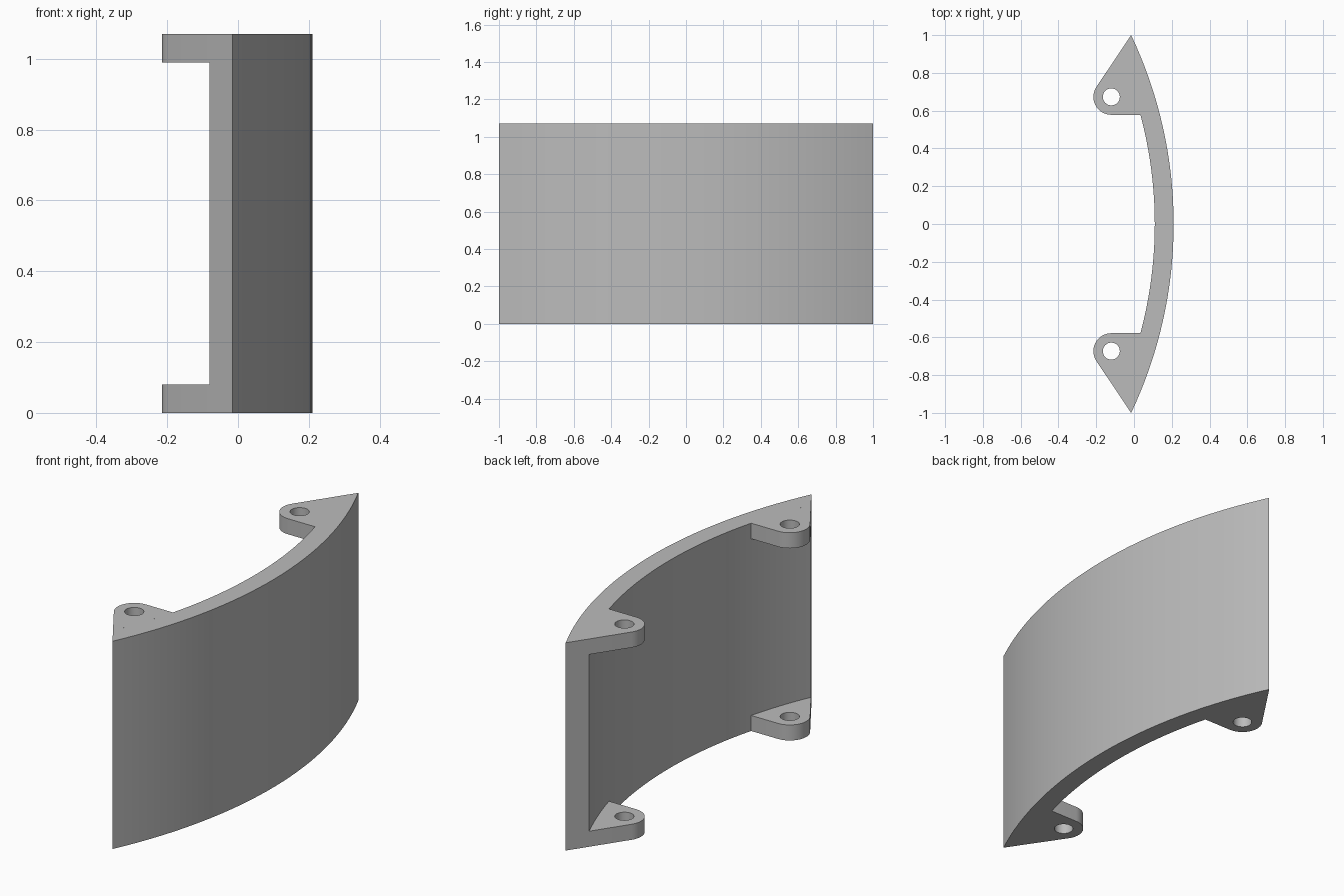
import bpy, bmesh
from math import sin, cos, asin, acos, atan2, pi, hypot, sqrt, radians

cube = bpy.data.objects.get("Cube")
if cube:
    bpy.data.objects.remove(cube)

HEIGHT = 1.07
LUG_THICK = 0.08
ARC_X = -2.125                      # centre of both wall arcs
R_OUT, R_IN = 2.335, 2.235
LUG = (-0.12, 0.673)                # lug hole centre
LUG_R, HOLE_R = 0.095, 0.045

grey = bpy.data.materials.new("plain_grey")
grey.use_nodes = True
colour = (0.5, 0.5, 0.5, 1)
grey.diffuse_color = colour
grey.node_tree.nodes["Principled BSDF"].inputs["Base Color"].default_value = colour


def arc(cx, cy, r, a0, a1, n):
    """Points along an arc, both ends included."""
    return [(cx + r * cos(a0 + (a1 - a0) * i / n),
             cy + r * sin(a0 + (a1 - a0) * i / n)) for i in range(n + 1)]


def extrude_profile(name, loops, z0, z1, origin_z):
    """Fill closed outlines (holes included) and extrude them upwards."""
    bm = bmesh.new()
    edges = []
    for loop in loops:
        vs = [bm.verts.new((x, y, z0)) for x, y in loop]
        edges += [bm.edges.new((vs[i - 1], vs[i])) for i in range(len(vs))]
    if len(loops) == 1:
        bm.faces.new(vs)
    else:
        bmesh.ops.triangle_fill(bm, use_beauty=True, edges=edges)
    out = bmesh.ops.extrude_face_region(bm, geom=bm.faces[:], use_keep_orig=True)
    top = [g for g in out["geom"] if isinstance(g, bmesh.types.BMVert)]
    bmesh.ops.translate(bm, vec=(0, 0, z1 - z0), verts=top)
    bmesh.ops.recalc_face_normals(bm, faces=bm.faces[:])
    mesh = bpy.data.meshes.new(name)
    bm.to_mesh(mesh)
    bm.free()
    mesh.materials.append(grey)
    obj = bpy.data.objects.new(name, mesh)
    obj.location.z = origin_z
    bpy.context.collection.objects.link(obj)
    return obj


# Wall tip, and the tangent from it to the rounded lug end
tip_angle = asin(1 / R_OUT)
tip = (ARC_X + R_OUT * cos(tip_angle), 1.0)
dx, dy = tip[0] - LUG[0], tip[1] - LUG[1]
tangent_angle = atan2(dy, dx) + acos(LUG_R / hypot(dx, dy))
tangent = (LUG[0] + LUG_R * cos(tangent_angle), LUG[1] + LUG_R * sin(tangent_angle))

# Where the slanted end face meets the inner arc
ux, uy = tangent[0] - tip[0], tangent[1] - tip[1]
px = tip[0] - ARC_X
a, b, c = ux * ux + uy * uy, px * ux + uy, px * px + 1 - R_IN ** 2
t = (-b - sqrt(b * b - a * c)) / a
inner_angle = atan2(1 + t * uy, px + t * ux)

# Curved wall with slanted ends
wall = extrude_profile(
    "curved_wall",
    [arc(ARC_X, 0, R_OUT, -tip_angle, tip_angle, 32)
     + arc(ARC_X, 0, R_IN, inner_angle, -inner_angle, 32)],
    -HEIGHT / 2, HEIGHT / 2, HEIGHT / 2)

# Four mounting lugs with screw holes, mirrored from one corner
lug_start = asin((LUG[1] - LUG_R) / R_IN)
lug_outline = (arc(ARC_X, 0, R_IN, lug_start, inner_angle, 8)
               + arc(*LUG, LUG_R, tangent_angle, 1.5 * pi, 14))
hole = arc(*LUG, HOLE_R, 0, 2 * pi, 32)[:-1]
lugs = extrude_profile("mounting_lugs", [lug_outline, hole],
                       HEIGHT / 2 - LUG_THICK, HEIGHT / 2, HEIGHT / 2)
mirror = lugs.modifiers.new("four_corners", "MIRROR")
mirror.use_axis = (False, True, True)

# Smooth curves, crisp edges
for obj in (wall, lugs):
    bpy.ops.object.select_all(action="DESELECT")
    obj.select_set(True)
    bpy.context.view_layer.objects.active = obj
    bpy.ops.object.shade_smooth_by_angle(angle=radians(30))
